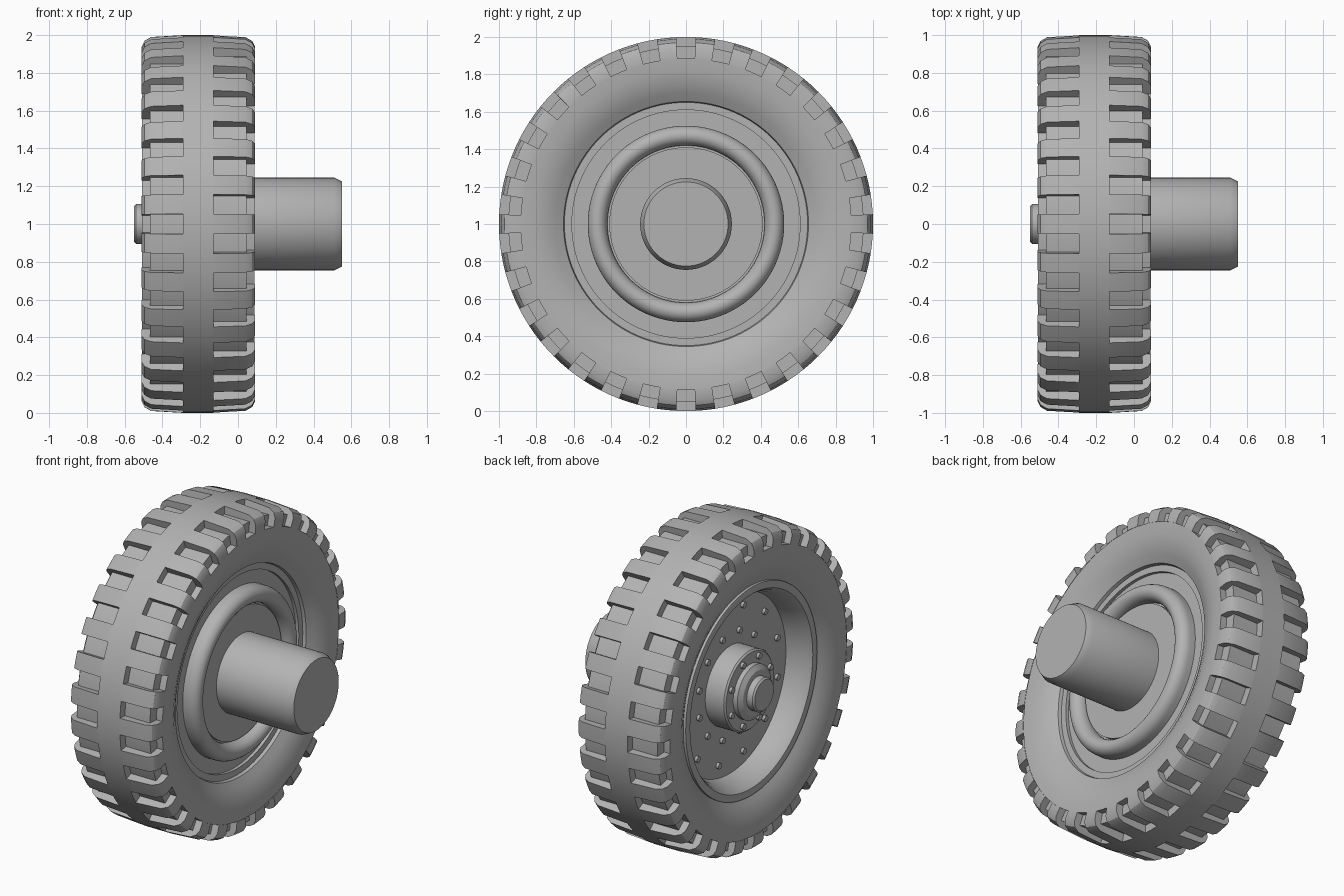
import bpy, bmesh, math
from mathutils import Matrix, Vector

if "Cube" in bpy.data.objects:
    bpy.data.objects.remove(bpy.data.objects["Cube"])

grey = bpy.data.materials.new("plain_grey")
grey.use_nodes = True
COLOUR = (0.45, 0.45, 0.45, 1)
grey.diffuse_color = COLOUR
grey.node_tree.nodes["Principled BSDF"].inputs["Base Color"].default_value = COLOUR

MID = -0.21      # middle plane of the tyre
LUGS = 30
STEP = math.tau / LUGS


def flip(points):
    """Mirror a profile to the other side of the tyre, in reverse order."""
    return [(2 * MID - x, r) for x, r in reversed(points)]


def finish(name, bm):
    bmesh.ops.remove_doubles(bm, verts=bm.verts, dist=1e-5)
    bmesh.ops.recalc_face_normals(bm, faces=bm.faces)
    mesh = bpy.data.meshes.new(name)
    bm.to_mesh(mesh)
    bm.free()
    mesh.materials.append(grey)
    obj = bpy.data.objects.new(name, mesh)
    bpy.context.collection.objects.link(obj)
    obj.location.z = 1
    bpy.ops.object.select_all(action='DESELECT')
    obj.select_set(True)
    bpy.context.view_layer.objects.active = obj
    bpy.ops.object.shade_smooth_by_angle(angle=math.radians(32))
    return obj


def sweep(bm, profile, start, angle, steps, closed):
    """Turn an (x, radius) profile about the x axis."""
    turn = Matrix.Rotation(start, 3, 'X')
    verts = [bm.verts.new(turn @ Vector((x, 0, r))) for x, r in profile]
    pairs = list(zip(verts, verts[1:]))
    if closed:
        pairs.append((verts[-1], verts[0]))
    edges = [bm.edges.new(p) for p in pairs]
    out = bmesh.ops.spin(bm, geom=verts + edges, cent=(0, 0, 0), axis=(1, 0, 0),
                         angle=angle, steps=steps)
    ends = [g for g in out["geom_last"] if isinstance(g, bmesh.types.BMVert)]
    return verts, ends


def lathe(name, profile, closed=False, steps=120):
    bm = bmesh.new()
    sweep(bm, profile, 0, math.tau, steps, closed)
    return finish(name, bm)


# Tyre carcass: raised centre band, groove floors, bulged sidewalls
side = [(-0.13, 1.0), (-0.13, 0.95), (0.045, 0.95), (0.045, 0.885), (0.088, 0.885),
        (0.085, 0.82), (0.07, 0.75), (0.046, 0.70), (0.02, 0.655), (-0.02, 0.645)]
lathe("tyre", side + flip(side), closed=True)

# Tread lugs, staggered between the two shoulders
lug = [(-0.13, 0.95), (-0.13, 1.0), (0.04, 0.99), (0.075, 0.97), (0.09, 0.94),
       (0.09, 0.885), (0.045, 0.885), (0.045, 0.95)]
for name, profile, phase in (("right_lugs", flip(lug), 0),
                             ("left_lugs", lug, STEP / 2)):
    bm = bmesh.new()
    for i in range(LUGS):
        a = phase + i * STEP
        first, last = sweep(bm, profile, a - STEP / 4, STEP / 2, 2, True)
        bm.faces.new(first)
        bm.faces.new(last)
    finish(name, bm)

# Wheel: back plate, rounded ring, flange, then the dished outer face
ring = [(0.015 + 0.06 * math.sin(math.pi * i / 14),
         0.4725 - 0.0525 * math.cos(math.pi * i / 14)) for i in range(15)]
lathe("wheel", [(0.02, 0), (0.02, 0.41), (0, 0.41), (0, 0.42)] + ring +
      [(-0.02, 0.525), (-0.02, 0.61), (0, 0.61), (0, 0.66),
       (-0.46, 0.66), (-0.465, 0.64), (-0.46, 0.615), (-0.44, 0.60), (-0.38, 0.575),
       (-0.31, 0.56), (-0.31, 0)])

# Axle stub with bevelled end
lathe("axle", [(0, 0), (0, 0.245), (0.51, 0.245), (0.55, 0.225), (0.55, 0)])

# Hub with stepped boss and end cap
lathe("hub", [(-0.30, 0), (-0.30, 0.25), (-0.44, 0.25), (-0.45, 0.24), (-0.45, 0.17),
              (-0.48, 0.17), (-0.50, 0.14), (-0.50, 0.105), (-0.54, 0.105),
              (-0.55, 0.095), (-0.55, 0)], steps=64)

# Rivets on the dish and on the boss
bm = bmesh.new()
for count, radius, x in ((12, 0.33, -0.315), (12, 0.48, -0.315), (8, 0.21, -0.455)):
    for i in range(count):
        spot = (Matrix.Rotation(math.tau * (i + 0.5) / count, 4, 'X') @
                Matrix.Translation((x, 0, radius)) @ Matrix.Rotation(math.pi / 2, 4, 'Y'))
        bmesh.ops.create_cone(bm, cap_ends=True, segments=12, radius1=0.019,
                              radius2=0.019, depth=0.025, matrix=spot)
finish("rivets", bm)
